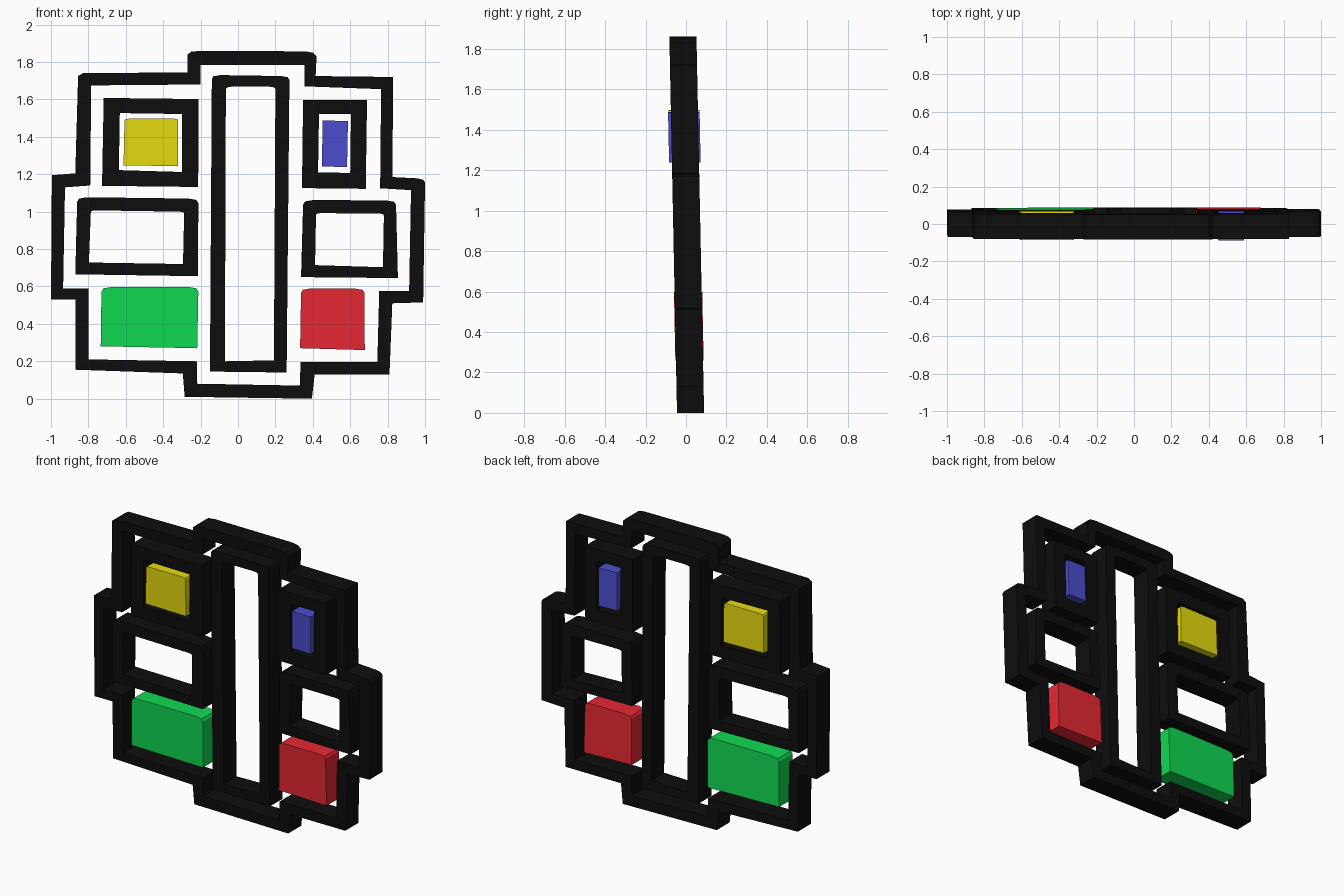
import bpy, bmesh

def material(name, rgb):
    m = bpy.data.materials.new(name)
    lin = [(c / 255 / 12.92) if c < 10 else ((c / 255 + 0.055) / 1.055) ** 2.4 for c in rgb]
    m.diffuse_color = (*lin, 1)
    return m

black = material("black", (13, 13, 13))
yellow = material("yellow", (237, 225, 16))
blue = material("blue", (77, 77, 208))
green = material("green", (16, 217, 82))
red = material("red", (237, 41, 53))

def lean(z):
    """The whole plate leans slightly toward the front as it rises."""
    return 0.0225 - 0.0203 * z

def plate(name, mat, loops, half, shift=0.0):
    """Extrude an outline (with optional hole loops) along y."""
    bm = bmesh.new()
    for pts in loops:
        vs = [bm.verts.new((x, lean(z) + shift - half, z)) for x, z in pts]
        for i, v in enumerate(vs):
            bm.edges.new((v, vs[(i + 1) % len(vs)]))
    bmesh.ops.triangle_fill(bm, use_beauty=True, use_dissolve=False, edges=bm.edges[:])
    ext = bmesh.ops.extrude_face_region(bm, geom=bm.faces[:])
    new = [g for g in ext["geom"] if isinstance(g, bmesh.types.BMVert)]
    bmesh.ops.translate(bm, verts=new, vec=(0, 2 * half, 0))
    bmesh.ops.recalc_face_normals(bm, faces=bm.faces[:])
    me = bpy.data.meshes.new(name)
    bm.to_mesh(me)
    bm.free()
    me.materials.append(mat)
    ob = bpy.data.objects.new(name, me)
    bpy.context.collection.objects.link(ob)

def panel(tl, tr, br, bl, c=0.0):
    """Four-sided outline with softened top corners."""
    if not c:
        return [tl, tr, br, bl]
    return [(tl[0], tl[1] - 0.7 * c), (tl[0] + 0.3 * c, tl[1] - 0.2 * c), (tl[0] + 1.5 * c, tl[1]),
            (tr[0] - 1.5 * c, tr[1]), (tr[0] - 0.3 * c, tr[1] - 0.2 * c), (tr[0], tr[1] - 0.7 * c), br, bl]

# stepped outer border
outer = [(-.27, 1.84), (-.25, 1.855), (-.2, 1.86), (.36, 1.857), (.4, 1.85), (.42, 1.83), (.415, 1.725),
         (.83, 1.72), (.825, 1.185), (.96, 1.178), (.99, 1.17), (1, 1.155), (.99, .515), (.825, .51),
         (.81, .13), (.41, .13), (.395, 0), (-.285, .01), (-.295, .135), (-.87, .155), (-.87, .53),
         (-1, .53), (-.995, 1.195), (-.87, 1.205), (-.855, 1.725), (-.83, 1.74), (-.27, 1.745)]
inner = [(-.2, 1.785), (.355, 1.785), (.355, 1.67), (.765, 1.655), (.76, 1.125), (.925, 1.115),
         (.915, .575), (.755, .575), (.745, .195), (.335, .195), (.33, .07), (-.22, .08), (-.22, .2),
         (-.8, .21), (-.8, .59), (-.935, .59), (-.925, 1.13), (-.79, 1.14), (-.785, 1.675), (-.2, 1.68)]
T = 0.067
plate("outer_border", black, [outer, inner], T)

# inner black frames
plate("centre_frame", black, [
    panel((-.14, 1.73), (.275, 1.725), (.26, .14), (-.15, .145), .03),
    panel((-.065, 1.668), (.2, 1.668), (.192, .205), (-.07, .2), .02)], T)
plate("upper_left_frame", black, [
    panel((-.718, 1.608), (-.21, 1.602), (-.213, 1.132), (-.727, 1.138)),
    panel((-.632, 1.527), (-.3, 1.522), (-.3, 1.212), (-.637, 1.222))], T)
plate("upper_right_frame", black, [
    panel((.348, 1.597), (.69, 1.597), (.683, 1.122), (.342, 1.126)),
    panel((.433, 1.522), (.604, 1.522), (.6, 1.207), (.428, 1.21))], T)
plate("middle_left_frame", black, [
    panel((-.86, 1.077), (-.212, 1.07), (-.214, .655), (-.87, .665), .035),
    panel((-.787, 1.007), (-.288, 1.0), (-.294, .72), (-.797, .728), .015)], T)
plate("middle_right_frame", black, [
    panel((.348, 1.062), (.845, 1.06), (.855, .645), (.337, .65), .035),
    panel((.417, .992), (.78, .99), (.775, .703), (.412, .714), .015)], T)

# coloured blocks
plate("yellow_block", yellow, [
    panel((-.607, 1.497), (-.32, 1.497), (-.32, 1.243), (-.612, 1.248), .015)], .076, -.002)
plate("blue_block", blue, [
    panel((.453, 1.487), (.588, 1.485), (.583, 1.238), (.448, 1.242))], .078, -.003)
plate("green_block", green, [
    panel((-.73, .597), (-.212, .597), (-.218, .27), (-.734, .28), .035)], .07)
plate("red_block", red, [
    panel((.337, .588), (.675, .588), (.678, .26), (.332, .27), .03)], .07)
